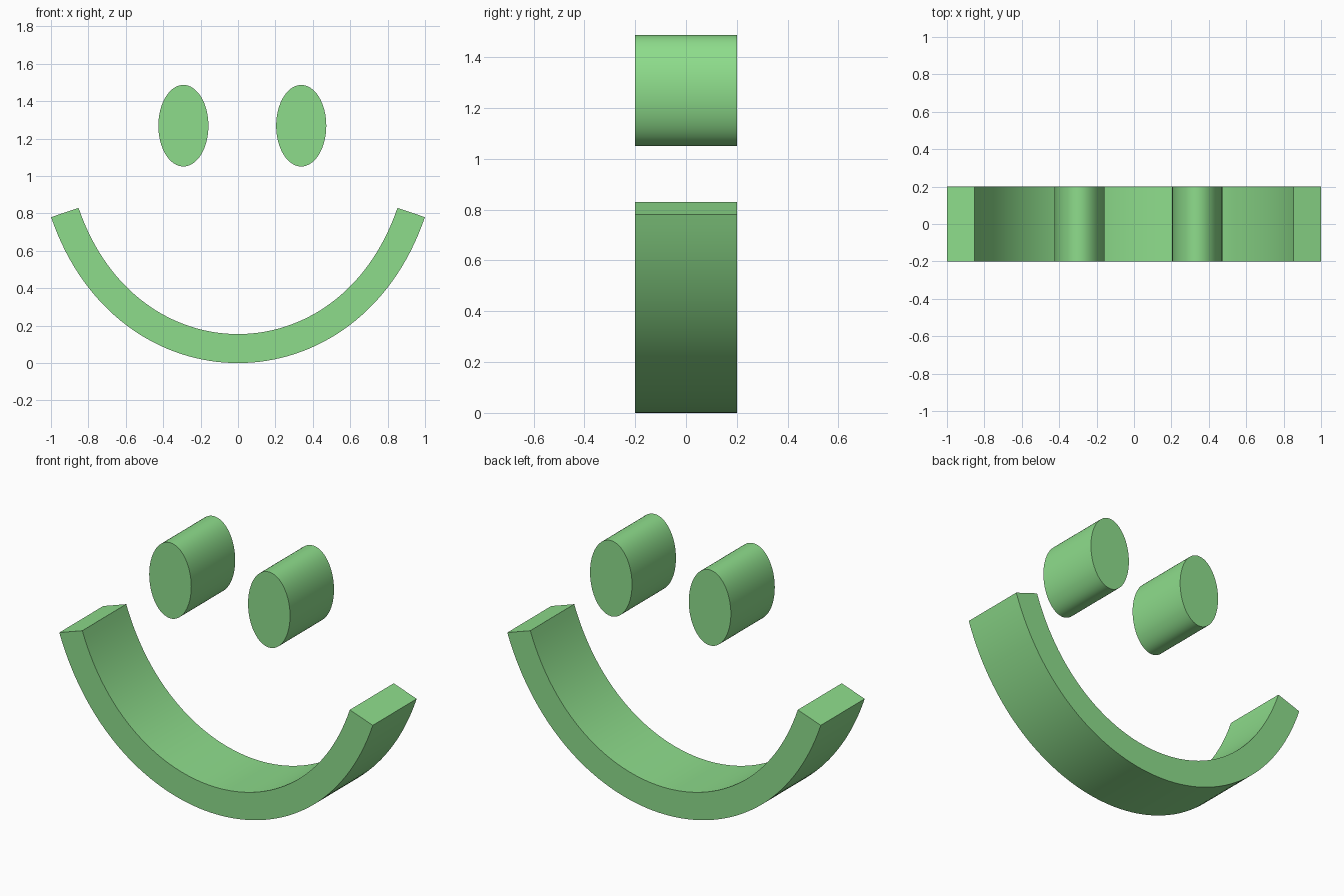
import bpy, bmesh, math
from mathutils import Vector

if "Cube" in bpy.data.objects:
    bpy.data.objects.remove(bpy.data.objects["Cube"])

HALF_DEPTH = 0.2
THICK = 0.155

green = bpy.data.materials.new("green")
green.diffuse_color = (0.27, 0.72, 0.26, 1)
green.use_nodes = True
green.node_tree.nodes["Principled BSDF"].inputs["Base Color"].default_value = green.diffuse_color


def finish(obj):
    obj.data.materials.append(green)
    bpy.ops.object.select_all(action='DESELECT')
    obj.select_set(True)
    bpy.context.view_layer.objects.active = obj
    bpy.ops.object.shade_smooth_by_angle(angle=math.radians(30))


def make_smile(steps=64):
    # rectangular section swept along a cubic bezier centreline
    p = [Vector(c) for c in ((-0.926, 0.805), (-0.595, -0.165),
                             (0.595, -0.165), (0.926, 0.805))]
    bm = bmesh.new()
    rings = []
    for i in range(steps + 1):
        t = i / steps
        s = 1 - t
        c = p[0]*s**3 + p[1]*3*s*s*t + p[2]*3*s*t*t + p[3]*t**3
        d = (p[1]-p[0])*s*s + (p[2]-p[1])*2*s*t + (p[3]-p[2])*t*t
        n = Vector((-d.y, d.x)).normalized() * THICK / 2
        a, b = c - n, c + n
        rings.append([bm.verts.new(v) for v in (
            (a.x, -HALF_DEPTH, a.y), (b.x, -HALF_DEPTH, b.y),
            (b.x, HALF_DEPTH, b.y), (a.x, HALF_DEPTH, a.y))])
    for r, q in zip(rings, rings[1:]):
        for k in range(4):
            m = (k + 1) % 4
            bm.faces.new((r[k], r[m], q[m], q[k]))
    bm.faces.new(rings[0])
    bm.faces.new(rings[-1])
    bmesh.ops.recalc_face_normals(bm, faces=bm.faces)
    mesh = bpy.data.meshes.new("smile")
    bm.to_mesh(mesh)
    bm.free()
    obj = bpy.data.objects.new("smile", mesh)
    bpy.context.collection.objects.link(obj)
    finish(obj)


def make_eye(name, x):
    # elliptical cylinder lying along y
    bpy.ops.mesh.primitive_cylinder_add(
        vertices=64, radius=1, depth=2 * HALF_DEPTH,
        location=(x, 0, 1.269), rotation=(math.pi / 2, 0, 0))
    obj = bpy.context.object
    obj.name = name
    obj.scale = (0.134, 0.218, 1)
    bpy.ops.object.transform_apply(location=False, rotation=True, scale=True)
    finish(obj)


make_smile()
make_eye("left_eye", -0.292)
make_eye("right_eye", 0.338)
